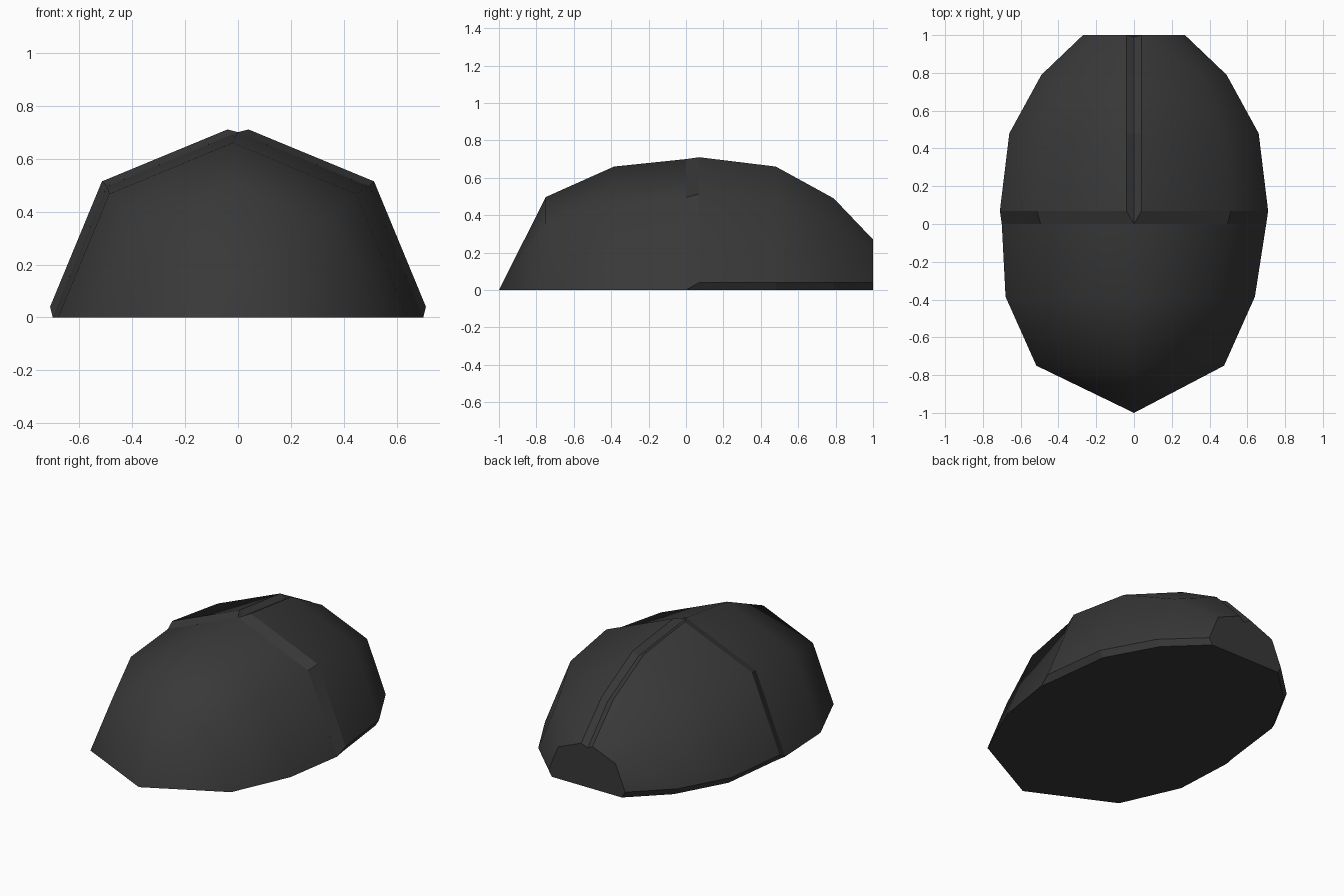
import bpy, bmesh, math
from mathutils import Vector

if "Cube" in bpy.data.objects:
    bpy.data.objects.remove(bpy.data.objects["Cube"])

mat = bpy.data.materials.new("charcoal")
mat.diffuse_color = (0.04, 0.04, 0.04, 1)
mat.use_nodes = True
mat.node_tree.nodes["Principled BSDF"].inputs["Base Color"].default_value = mat.diffuse_color
INSIDE = Vector((0, 0, 0.1))


def finish(name, bm, smooth=True):
    bmesh.ops.remove_doubles(bm, verts=bm.verts, dist=1e-4)
    bm.normal_update()
    for f in bm.faces:
        f.smooth = smooth
        if f.normal.dot(f.calc_center_median() - INSIDE) < 0:
            f.normal_flip()
    me = bpy.data.meshes.new(name)
    bm.to_mesh(me)
    bm.free()
    me.materials.append(mat)
    bpy.context.collection.objects.link(bpy.data.objects.new(name, me))


def loft(name, rows, smooth=True, both_sides=False):
    """Skin consecutive rows of points, optionally with a mirrored copy."""
    bm = bmesh.new()
    for s in ((1, -1) if both_sides else (1,)):
        vs = [[bm.verts.new((s * x, y, z)) for x, y, z in r] for r in rows]
        for a, b in zip(vs, vs[1:]):
            for i in range(len(a) - 1):
                bm.faces.new((a[i], a[i + 1], b[i + 1], b[i]))
    finish(name, bm, smooth)


def plate(name, pts):
    bm = bmesh.new()
    bm.faces.new([bm.verts.new(p) for p in pts])
    finish(name, bm, False)


# Front dome: half-octagon rings closing to a point
front = [(0, 0.70, 0), (-0.385, 0.66, -0.02), (-0.75, 0.497, -0.02), (-1, 0, 0)]
loft("front_dome", [[(cx + r * math.cos(k * math.pi / 4), y, r * math.sin(k * math.pi / 4))
                     for k in range(5)] for y, r, cx in front])

# Raised wing cases: three-point section on each side
rings = [(0.07, 0.727), (0.48, 0.677), (0.79, 0.507), (1.0, 0.287)]
wing = [[(r - 0.017, y, 0.04), (0.707 * r, y, 0.707 * r), (0.04, y, r - 0.017)] for y, r in rings]
loft("wing_case", wing, both_sides=True)

# Chamfers round the wing cases: front step, centre groove and lower skirt
start = [(0.70, 0, 0), (0.495, 0, 0.495), (0, 0, 0.70)]
loft("wing_front_step", [start, wing[0]], False, True)
groove = [start[2]] + [(0, y - (0.01 if y == 1 else 0), r - 0.04) for y, r in rings]
skirt = [start[0]] + [(r - 0.04, y, 0) for y, r in rings]


def edge_strip(name, inner, outer):
    bm = bmesh.new()
    for s in (1, -1):
        a = [bm.verts.new((s * x, y, z)) for x, y, z in inner]
        b = [bm.verts.new((s * x, y, z)) for x, y, z in outer]
        bm.faces.new((a[0], a[1], b[0]))
        for i in range(len(b) - 1):
            bm.faces.new((a[i + 1], a[i + 2], b[i + 1], b[i]))
    finish(name, bm, False)


edge_strip("centre_groove", groove, [w[2] for w in wing])
edge_strip("lower_skirt", skirt, [w[0] for w in wing])

# Flat rear end
half = [skirt[-1]] + wing[-1]
plate("rear_end", half + [groove[-1]] + [(-x, y, z) for x, y, z in reversed(half)])

# Flat underside
right = [(cx + r, y, 0) for y, r, cx in reversed(front)] + skirt[1:]
left = [(cx - r, y, 0) for y, r, cx in front[:-1]]
plate("underside", right + [(-x, y, z) for x, y, z in reversed(skirt[1:])] + left)
